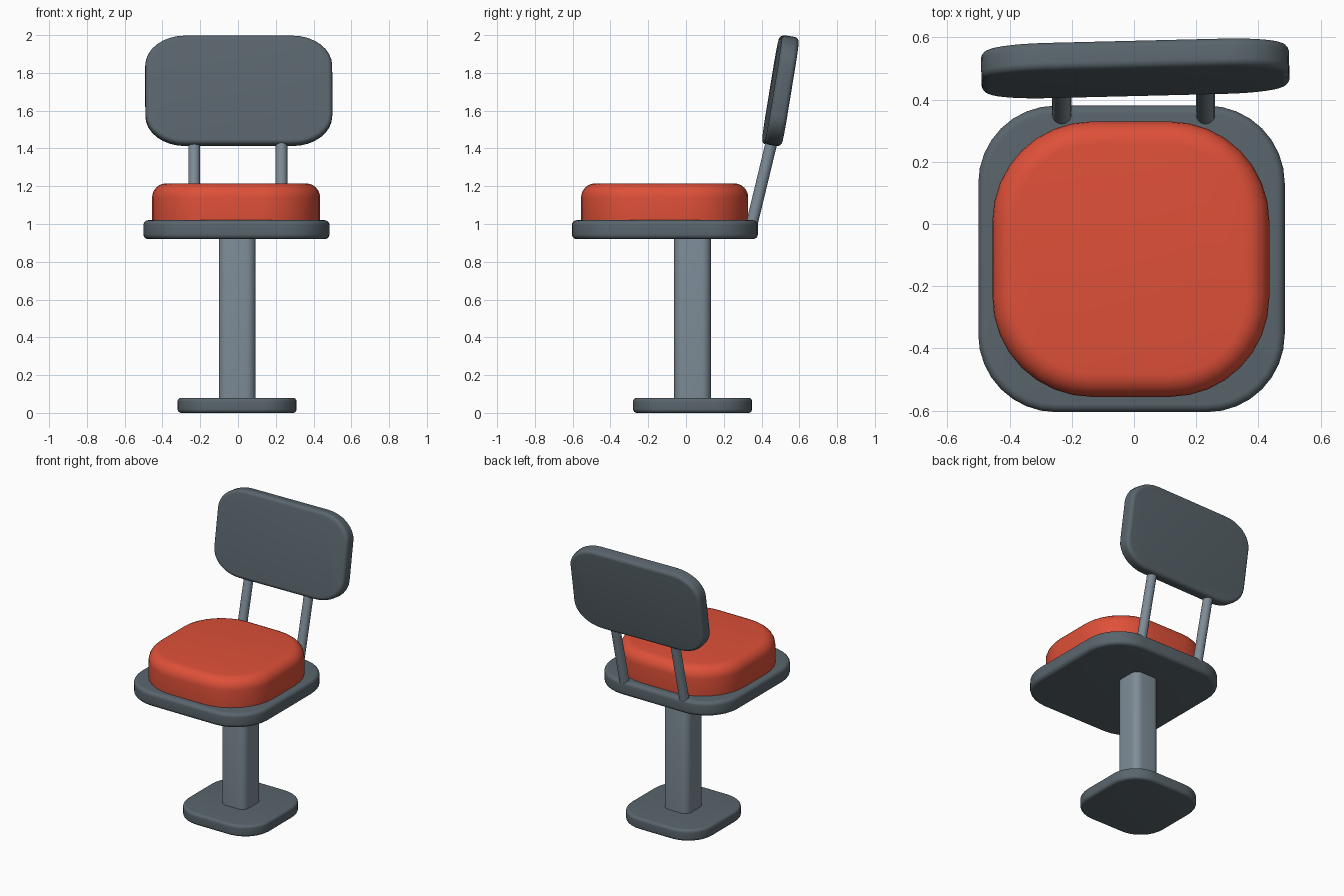
import bpy, bmesh
from math import cos, sin, pi, radians
from mathutils import Vector

cube = bpy.data.objects.get("Cube")
if cube:
    bpy.data.objects.remove(cube, do_unlink=True)


def material(name, rgb):
    m = bpy.data.materials.new(name)
    m.use_nodes = True
    m.diffuse_color = (*rgb, 1)
    bsdf = next(n for n in m.node_tree.nodes if n.type == 'BSDF_PRINCIPLED')
    bsdf.inputs["Base Color"].default_value = (*rgb, 1)
    return m


dark = material("dark slate", (0.10, 0.13, 0.15))
steel = material("light steel", (0.21, 0.265, 0.31))
red = material("red upholstery", (0.73, 0.08, 0.04))


def smooth(obj):
    bpy.ops.object.select_all(action='DESELECT')
    obj.select_set(True)
    bpy.context.view_layer.objects.active = obj
    bpy.ops.object.shade_smooth_by_angle(angle=radians(40))


def outline(w, d, rx, ry, inset, steps=8):
    """Rounded rectangle points, shrunk evenly by inset."""
    pts = []
    for q, (sx, sy) in enumerate([(1, 1), (-1, 1), (-1, -1), (1, -1)]):
        for i in range(steps + 1):
            a = pi / 2 * (q + i / steps)
            pts.append((sx * (w / 2 - rx) + (rx - inset) * cos(a),
                        sy * (d / 2 - ry) + (ry - inset) * sin(a)))
    return pts


def slab(name, size, radii, top, bottom, centre, mat, rot=(0, 0, 0)):
    """Rounded block with softened top and bottom rims."""
    w, d, h = size
    n = 6
    arc = [(1 - sin(i / n * pi / 2), 1 - cos(i / n * pi / 2)) for i in range(n + 1)]
    profile = [(bottom * a, -h / 2 + bottom * b) for a, b in arc]
    profile += [(top * a, h / 2 - top * b) for a, b in reversed(arc)]
    bm = bmesh.new()
    rings = [[bm.verts.new((x, y, z)) for x, y in outline(w, d, *radii, inset)]
             for inset, z in profile]
    for lo, hi in zip(rings, rings[1:]):
        for i in range(len(lo)):
            j = (i + 1) % len(lo)
            bm.faces.new((lo[i], lo[j], hi[j], hi[i]))
    bm.faces.new(rings[0][::-1])
    bm.faces.new(rings[-1])
    mesh = bpy.data.meshes.new(name)
    bm.to_mesh(mesh)
    bm.free()
    mesh.materials.append(mat)
    obj = bpy.data.objects.new(name, mesh)
    bpy.context.collection.objects.link(obj)
    obj.location, obj.rotation_euler = centre, rot
    smooth(obj)
    return obj


def rod(name, start, end, radius, mat):
    start, end = Vector(start), Vector(end)
    axis = end - start
    bpy.ops.mesh.primitive_cylinder_add(vertices=24, radius=radius, depth=axis.length,
                                        location=(start + end) / 2)
    obj = bpy.context.object
    obj.name = name
    obj.rotation_euler = axis.to_track_quat('Z', 'Y').to_euler()
    obj.data.materials.append(mat)
    smooth(obj)


# Pedestal
slab("floor_base", (0.63, 0.63, 0.08), (0.19, 0.19), 0.02, 0.02, (-0.005, 0.035, 0.04), dark)
slab("column", (0.195, 0.195, 0.90), (0.05, 0.05), 0.005, 0.005, (-0.004, 0.035, 0.50), steel)

# Seat
slab("seat_plate", (0.985, 0.985, 0.10), (0.25, 0.25), 0.026, 0.026, (-0.008, -0.112, 0.97), dark)
slab("seat_cushion", (0.89, 0.885, 0.21), (0.32, 0.32), 0.075, 0.01, (-0.01, -0.113, 1.11), red)

# Backrest, leaning back and turned very slightly
for side, x in (("right", -0.232), ("left", 0.23)):
    rod(side + "_back_post", (x, 0.346, 0.99), (x, 0.462, 1.47), 0.031, steel)
slab("backrest", (0.99, 0.585, 0.092), (0.21, 0.16), 0.025, 0.025, (0.004, 0.50, 1.705),
     dark, (radians(80.7), 0, radians(1.4)))
